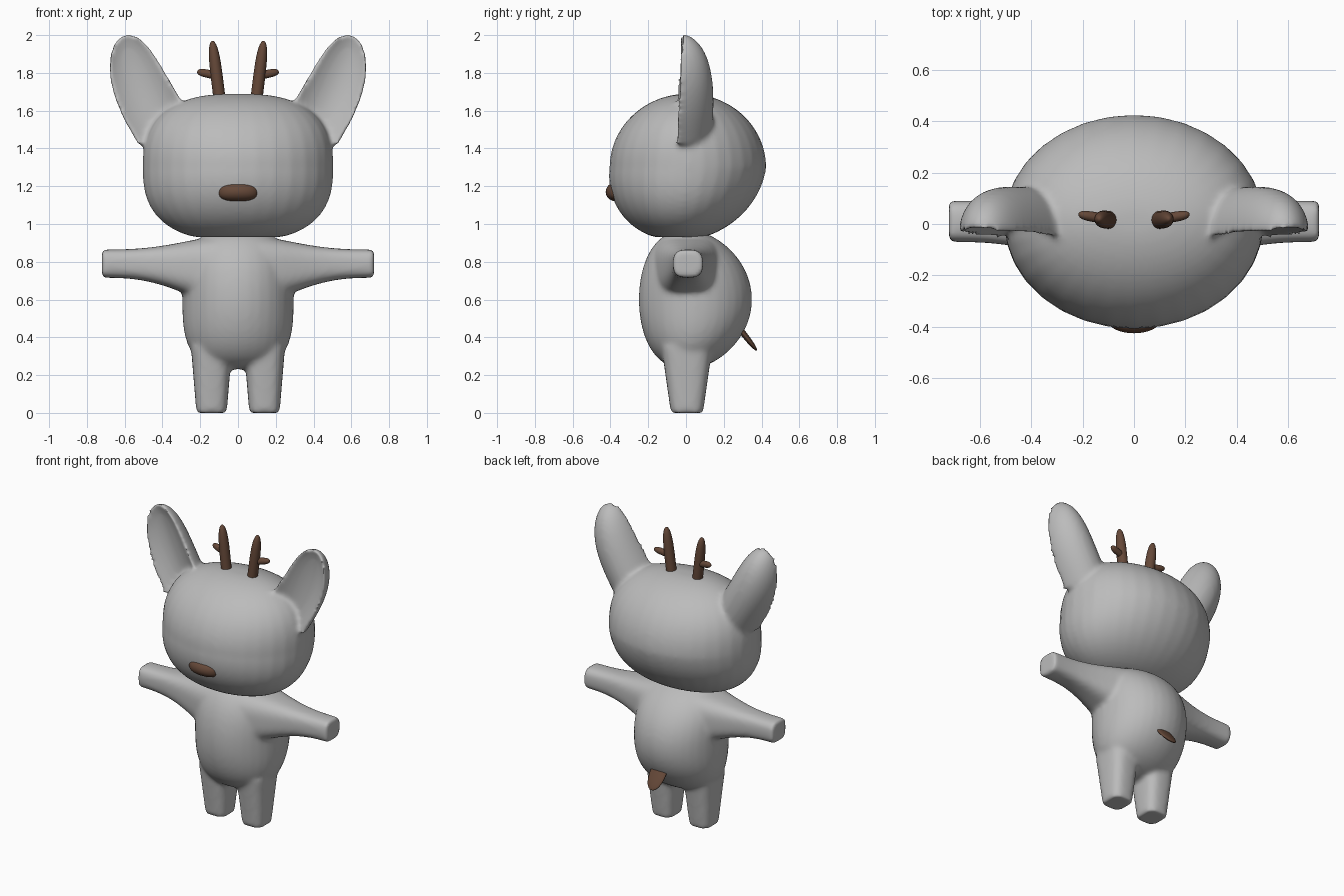
import bpy, bmesh
from math import sin, cos, pi
from mathutils import Vector

if "Cube" in bpy.data.objects:
    bpy.data.objects.remove(bpy.data.objects["Cube"])

ACROSS, BACK, UP = Vector((1, 0, 0)), Vector((0, 1, 0)), Vector((0, 0, 1))
STEPS = 32


def material(name, red, green, blue):
    color = (red, green, blue, 1)
    mat = bpy.data.materials.new(name)
    mat.use_nodes = True
    mat.diffuse_color = color
    mat.node_tree.nodes["Principled BSDF"].inputs["Base Color"].default_value = color
    return mat


grey = material("soft grey", 0.5, 0.5, 0.5)
brown = material("brown", 0.13, 0.065, 0.04)


def oval(angle):
    return cos(angle), sin(angle)


def squarish(angle):
    """Cross-section between a circle and a square."""
    c, s = oval(angle)
    reach = (abs(c) ** 3 + abs(s) ** 3) ** (-1 / 3)
    return c * reach, s * reach


def cupped(angle):
    """Cross-section with a bulging back and a dished front."""
    c, s = oval(angle)
    return c, max(s, 0.3 * s * s)


def skin(bm, rings, u, v, section=oval, side=1):
    """Closed skin over (centre, width, depth) rings; side=-1 mirrors it."""
    loops = []
    for centre, width, depth in rings:
        loop = []
        for step in range(STEPS):
            p, q = section(2 * pi * step / STEPS)
            point = centre + u * width * p + v * depth * q
            point.x *= side
            loop.append(bm.verts.new(point))
        loops.append(loop)
    faces = [bm.faces.new(loops[0]), bm.faces.new(loops[-1])]
    for low, high in zip(loops, loops[1:]):
        for i in range(STEPS):
            faces.append(bm.faces.new((low[i - 1], low[i], high[i], high[i - 1])))
    bmesh.ops.recalc_face_normals(bm, faces=faces)


def egg(bm, centre, size, power, lean=lambda t: 0, floor=0):
    """Upright ellipsoid, boxier from the front by power, leaning in y by a rule."""
    rings = []
    for step in range(1, STEPS):
        t = -cos(pi * step / STEPS)
        middle = Vector(centre) + BACK * lean(t) + UP * size[2] * t
        middle.z = max(middle.z, floor)
        rings.append((middle, size[0] * (1 - abs(t) ** power) ** (1 / power),
                      size[1] * (1 - t * t) ** 0.5))
    skin(bm, rings, ACROSS, BACK)


def taper(bm, start, end, width, depth, power, side=1, section=oval, bow=0):
    """Rod from start narrowing to a rounded end; a low power narrows early."""
    start, end = Vector(start), Vector(end)
    axis = (end - start).normalized()
    # Slanting parts stay square to their own axis
    if abs(axis.y) > abs(axis.x):
        u, v = ACROSS, ACROSS.cross(axis)
    else:
        u, v = BACK.cross(axis), BACK
    rings = []
    for step in range(STEPS):
        s = sin(pi / 2 * step / STEPS)
        scale = (1 - s ** power) ** 0.5
        middle = start.lerp(end, s) + ACROSS * bow * sin(pi * s)
        rings.append((middle, width * scale, depth * scale))
    skin(bm, rings, u, v, section, side)


def finish(bm, name, mat, fuse=False):
    mesh = bpy.data.meshes.new(name)
    bm.to_mesh(mesh)
    bm.free()
    mesh.materials.append(mat)
    mesh.shade_smooth()
    part = bpy.data.objects.new(name, mesh)
    bpy.context.collection.objects.link(part)
    if fuse:  # melt overlapping parts into one soft skin
        remesh = part.modifiers.new("fuse", 'REMESH')
        remesh.mode = 'VOXEL'
        remesh.voxel_size = 0.014
        remesh.use_smooth_shade = True
        soften = part.modifiers.new("soften", 'SMOOTH')
        soften.iterations = 8


# Head with both ears
bm = bmesh.new()
egg(bm, (0, 0.01, 1.3), (0.505, 0.415, 0.39), 2.6,
    lean=lambda t: 0.05 * min(t, 0), floor=0.93)
for side in (1, -1):
    taper(bm, (0.38, -0.06, 1.48), (0.61, -0.03, 2), 0.16, 0.2, 3,
          side, cupped, bow=0.025)
finish(bm, "head", grey, fuse=True)

# Body with arms flaring into the shoulders, and legs
bm = bmesh.new()
egg(bm, (0, 0, 0.6), (0.295, 0.3, 0.37), 3, lean=lambda t: 0.05 * (1 - t * t))
for side in (1, -1):
    arm = []
    for step in range(STEPS + 1):
        s = step / STEPS
        flare = 0.11 * (1 - s) ** 2 * (1 + 2 * s) if s < 1 else 0
        flare *= 1 - s
        radius = 0.075 + flare
        centre = Vector((0.1 + 0.62 * s, 0.01, 0.79 - flare / 3))
        arm.append((centre, radius + 0.005, radius))
    skin(bm, arm, BACK, UP, squarish, side)
    leg = [(Vector((0.14, 0.005, z)), 0.08 + z / 12, 0.085 + z / 7)
           for z in (0, 0.15, 0.35)]
    skin(bm, leg, ACROSS, BACK, squarish, side)
finish(bm, "body", grey, fuse=True)

# Nose
bm = bmesh.new()
egg(bm, (0, -0.37, 1.17), (0.106, 0.055, 0.05), 2.6)
finish(bm, "nose", brown)

# Antlers: a stem with one side prong
for side, name in ((1, "left_antler"), (-1, "right_antler")):
    bm = bmesh.new()
    taper(bm, (0.09, 0.015, 1.6), (0.136, 0.02, 1.97), 0.032, 0.035, 6, side)
    taper(bm, (0.11, 0.02, 1.785), (0.216, 0.037, 1.807), 0.022, 0.02, 6, side)
    finish(bm, name, brown)

# Tail: a flat leaf slanting down and back
bm = bmesh.new()
taper(bm, (0, 0.28, 0.45), (0, 0.375, 0.33), 0.06, 0.016, 3)
finish(bm, "tail", brown)
